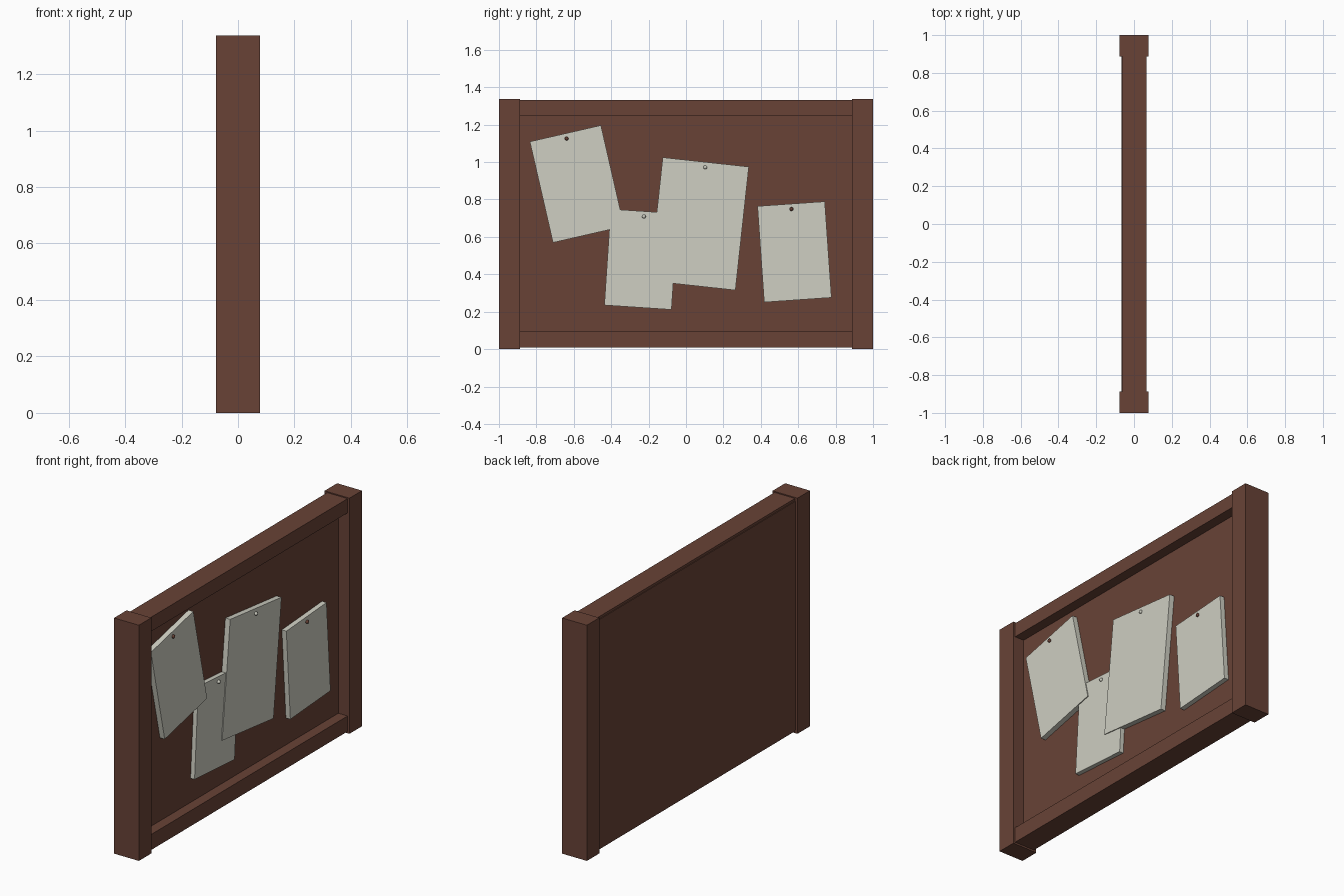
import bpy
import math
from mathutils import Matrix, Vector

if "Cube" in bpy.data.objects:
    bpy.data.objects.remove(bpy.data.objects["Cube"], do_unlink=True)


def material(name, colour):
    m = bpy.data.materials.new(name)
    m.use_nodes = True
    m.diffuse_color = (*colour, 1)
    bsdf = next(n for n in m.node_tree.nodes if n.type == 'BSDF_PRINCIPLED')
    bsdf.inputs["Base Color"].default_value = (*colour, 1)
    return m


wood = material("dark_wood", (0.14, 0.055, 0.037))
paper = material("off_white_paper", (0.62, 0.62, 0.54))


def box(name, low, high, mat, tilt=0):
    """Box between two corners, turned about its own x axis."""
    low, high = Vector(low), Vector(high)
    bpy.ops.mesh.primitive_cube_add(size=1, location=(low + high) / 2)
    ob = bpy.context.object
    ob.name = name
    ob.data.transform(Matrix.Diagonal((*(high - low), 1)))
    ob.rotation_euler.x = tilt
    ob.data.materials.append(mat)
    return ob


# Frame: two thick posts, two thinner rails and a board flush with the back
INNER, HEIGHT, POST, RAIL = 0.888, 1.337, 0.078, 0.062
BOARD_FRONT = 0.008
box("front_post", (-POST, -1, 0), (POST, -INNER, HEIGHT), wood)
box("back_post", (-POST, INNER, 0), (POST, 1, HEIGHT), wood)
box("bottom_rail", (-RAIL, -INNER, 0.01), (0.066, INNER, 0.098), wood)
box("top_rail", (-RAIL, -INNER, 1.25), (0.066, INNER, 1.331), wood)
box("back_board", (-0.066, -INNER, 0.02), (BOARD_FRONT, INNER, 1.317), wood)

# Pinned notes: centre y, centre z, width, height, tilt, front x, pin material
notes = [
    ("left", -0.583, 0.883, 0.39, 0.554, 12.9, 0.038, wood),
    ("low", -0.24, 0.48, 0.36, 0.515, -3.8, 0.033, paper),
    ("large", 0.07, 0.67, 0.463, 0.664, -6.2, 0.038, paper),
    ("right", 0.58, 0.52, 0.361, 0.515, 4, 0.036, wood),
]
for name, y, z, w, h, angle, front, pin_mat in notes:
    tilt = math.radians(angle)
    box(name + "_note", (BOARD_FRONT, y - w / 2, z - h / 2),
        (front, y + w / 2, z + h / 2), paper, tilt)

    # Small round pin near the top edge
    reach = h / 2 - 0.028
    bpy.ops.mesh.primitive_uv_sphere_add(
        segments=12, ring_count=8, radius=0.01,
        location=(front + 0.003, y - math.sin(tilt) * reach, z + math.cos(tilt) * reach))
    pin = bpy.context.object
    pin.name = name + "_pin"
    pin.data.materials.append(pin_mat)
    bpy.ops.object.shade_smooth()
